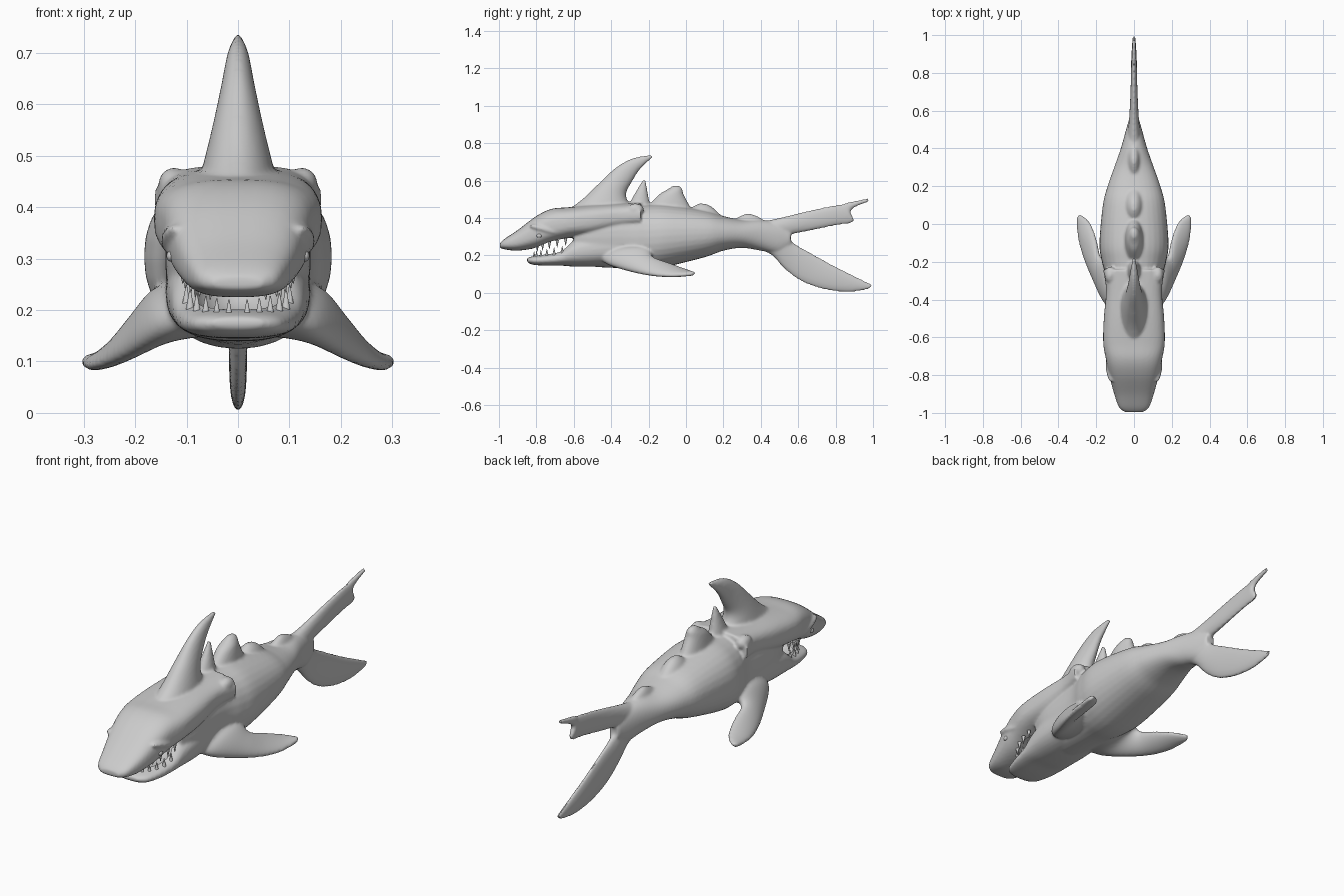
import bpy, bmesh, math
from mathutils import Vector, Matrix

if "Cube" in bpy.data.objects:
    bpy.data.objects.remove(bpy.data.objects["Cube"])

parts = []
X = Vector((1, 0, 0))


def catmull(a, b, c, d, t):
    return 0.5 * (2 * b + (c - a) * t + (2 * a - 5 * b + 4 * c - d) * t * t + (3 * b - a - 3 * c + d) * t ** 3)


def loft(name, stations, side=X, power=2.0, n=32, steps=6):
    """Skin rings; each station = (edge point, opposite edge point, half thickness)."""
    st = [(Vector(a), Vector(b), t) for a, b, t in stations]
    bm = bmesh.new()
    rings = []
    for i in range(len(st) - 1):
        q = [st[max(i - 1, 0)], st[i], st[i + 1], st[min(i + 2, len(st) - 1)]]
        for s in range(steps + (i == len(st) - 2)):
            a, b, th = (catmull(*[k[j] for k in q], s / steps) for j in range(3))
            ring = []
            for k in range(n):
                c, d = math.cos(math.tau * k / n), math.sin(math.tau * k / n)
                c = math.copysign(abs(c) ** (2 / power), c)
                d = math.copysign(abs(d) ** (2 / power), d)
                ring.append(bm.verts.new((a + b) / 2 + (a - b) / 2 * c + side.normalized() * max(th, .006) * d))
            rings.append(ring)
    for r, s in zip(rings, rings[1:]):
        for k in range(n):
            bm.faces.new((r[k], r[(k + 1) % n], s[(k + 1) % n], s[k]))
    bm.faces.new(rings[0])
    bm.faces.new(rings[-1])
    return finish(name, bm)


def finish(name, bm, keep=True):
    bmesh.ops.recalc_face_normals(bm, faces=bm.faces)
    me = bpy.data.meshes.new(name)
    bm.to_mesh(me)
    bm.free()
    ob = bpy.data.objects.new(name, me)
    bpy.context.collection.objects.link(ob)
    if keep:
        parts.append(ob)
    return ob


def ellipsoid(name, loc, radii, rot=0, keep=True):
    bm = bmesh.new()
    m = Matrix.Translation(loc) @ Matrix.Rotation(rot, 4, 'X') @ Matrix.Diagonal((*radii, 1))
    bmesh.ops.create_uvsphere(bm, u_segments=32, v_segments=20, radius=1, matrix=m)
    return finish(name, bm, keep)


def trunk(name, rows, power=2.0):
    loft(name, [((0, y, zt), (0, y, zb), w) for y, zb, zt, w in rows], power=power)


def blade(name, rows):
    loft(name, [((0, a, b), (0, c, d), t) for a, b, c, d, t in rows])


# body, skull with flared hood, lower jaw: y, bottom, top, half width
trunk("body", [(-.6, .17, .42, .11), (-.5, .14, .45, .138), (-.3, .13, .465, .146), (-.2, .125, .47, .17),
               (-.1, .14, .47, .183), (.1, .19, .44, .165), (.2, .225, .41, .14), (.3, .24, .39, .105),
               (.4, .225, .39, .07), (.5, .21, .37, .042), (.56, .25, .33, .025)], 2.2)
trunk("skull", [(-.995, .24, .265, .05), (-.97, .232, .288, .08), (-.9, .225, .335, .105), (-.8, .24, .41, .132),
                (-.72, .268, .448, .148), (-.63, .29, .457, .163), (-.5, .305, .47, .16),
                (-.35, .34, .478, .148), (-.24, .35, .482, .164)], 2.8)
trunk("jaw", [(-.85, .165, .185, .05), (-.82, .15, .195, .085), (-.75, .145, .207, .108), (-.67, .145, .228, .122),
              (-.6, .14, .285, .132), (-.5, .14, .32, .14), (-.35, .15, .34, .14)], 2.5)

# back fin and the row of humps behind it: front edge y z, rear edge y z, thickness
blade("back_fin", [(-.68, .41, -.25, .41, .085), (-.56, .495, -.3, .47, .068), (-.47, .58, -.32, .53, .05),
                   (-.38, .665, -.285, .6, .033), (-.29, .717, -.245, .66, .022), (-.185, .738, -.18, .722, .008)])
blade("hump_1", [(-.33, .43, -.18, .43, .045), (-.28, .52, -.2, .51, .028), (-.23, .605, -.215, .6, .008)])
blade("hump_2", [(-.23, .43, .04, .43, .055), (-.15, .52, -.01, .52, .04), (-.1, .552, -.02, .555, .026),
                 (-.07, .572, -.035, .572, .01)])
blade("hump_3", [(-.01, .41, .21, .39, .06), (.03, .455, .15, .45, .035), (.07, .477, .11, .475, .012)])
blade("hump_4", [(.22, .37, .44, .37, .04), (.28, .405, .39, .405, .022), (.32, .422, .35, .42, .01)])

# tail lobes
blade("tail_upper", [(.36, .37, .42, .24, .05), (.5, .4, .52, .3, .03), (.65, .437, .68, .335, .02),
                     (.78, .465, .8, .36, .016), (.84, .475, .895, .378, .014), (.86, .482, .88, .43, .013),
                     (.91, .492, .905, .458, .012), (.975, .505, .98, .488, .009)])
blade("tail_lower", [(.38, .33, .38, .24, .05), (.52, .3, .46, .2, .032), (.6, .25, .53, .125, .022),
                     (.7, .195, .62, .06, .018), (.8, .14, .74, .018, .017), (.9, .09, .87, .004, .014),
                     (1.0, .042, .975, .018, .008)])

# paired side fins, brows and hood corners
fin = [((.08, -.47, .2), (.1, -.15, .21), .06), ((.155, -.42, .165), (.15, -.18, .21), .05),
       ((.225, -.28, .12), (.18, -.17, .18), .036), ((.27, -.17, .096), (.2, -.08, .15), .025),
       ((.297, -.07, .09), (.235, .01, .12), .017), ((.305, .025, .097), (.29, .055, .105), .01)]
for s in (1, -1):
    flip = [((a[0] * s, *a[1:]), (b[0] * s, *b[1:]), t) for a, b, t in fin]
    loft("side_fin", flip, side=Vector((.35 * s, 0, 1)))
    ellipsoid("brow", (.12 * s, -.74, .335), (.03, .1, .02), -.25)
    ellipsoid("hood_corner", (.125 * s, -.27, .445), (.03, .045, .032))

# fuse everything into one smooth skin
bpy.ops.object.select_all(action='DESELECT')
for p in parts:
    p.select_set(True)
shark = parts[0]
bpy.context.view_layer.objects.active = shark
bpy.ops.object.join()
shark.name = "shark_body"
rm = shark.modifiers.new("fuse", 'REMESH')
rm.mode, rm.voxel_size = 'VOXEL', .007
sm = shark.modifiers.new("soften", 'SMOOTH')
sm.factor, sm.iterations = .5, 6

# hollow out the mouth
cutter = ellipsoid("mouth_cutter", (0, -.69, .25), (.092, .135, .068), keep=False)
cutter.hide_render = True
bo = shark.modifiers.new("mouth", 'BOOLEAN')
bo.operation, bo.object, bo.solver = 'DIFFERENCE', cutter, 'EXACT'
for m in ("fuse", "soften", "mouth"):
    bpy.ops.object.modifier_apply(modifier=m)
bpy.data.objects.remove(cutter)
bpy.ops.object.shade_smooth_by_angle(angle=math.radians(40))

# teeth set around both jaws
bm = bmesh.new()


def tooth(deg, r, y0, z0, rise, up):
    a = math.radians(deg)
    loc = (r * math.sin(a), -.63 - y0 * math.cos(a), z0 + rise * (1 - math.cos(a)))
    m = Matrix.Translation(loc) @ Matrix.Rotation(0 if up else math.pi, 4, 'X')
    bmesh.ops.create_cone(bm, cap_ends=True, segments=10, radius1=.009, radius2=.001, depth=.04, matrix=m)


for s in (1, -1):
    for d in (10, 24, 38, 52, 66, 80):
        tooth(d * s, .102, .185, .2, .035, True)
    for d in (30, 44, 58, 72, 86):
        tooth(d * s, .108, .19, .235, .04, False)
teeth = finish("teeth", bm, False)

# eyes
for s in (1, -1):
    eye = ellipsoid("eye", (.13 * s, -.785, .305), (.009, .014, .011), keep=False)
    for p in eye.data.polygons:
        p.use_smooth = True
for p in teeth.data.polygons:
    p.use_smooth = len(p.vertices) == 4
